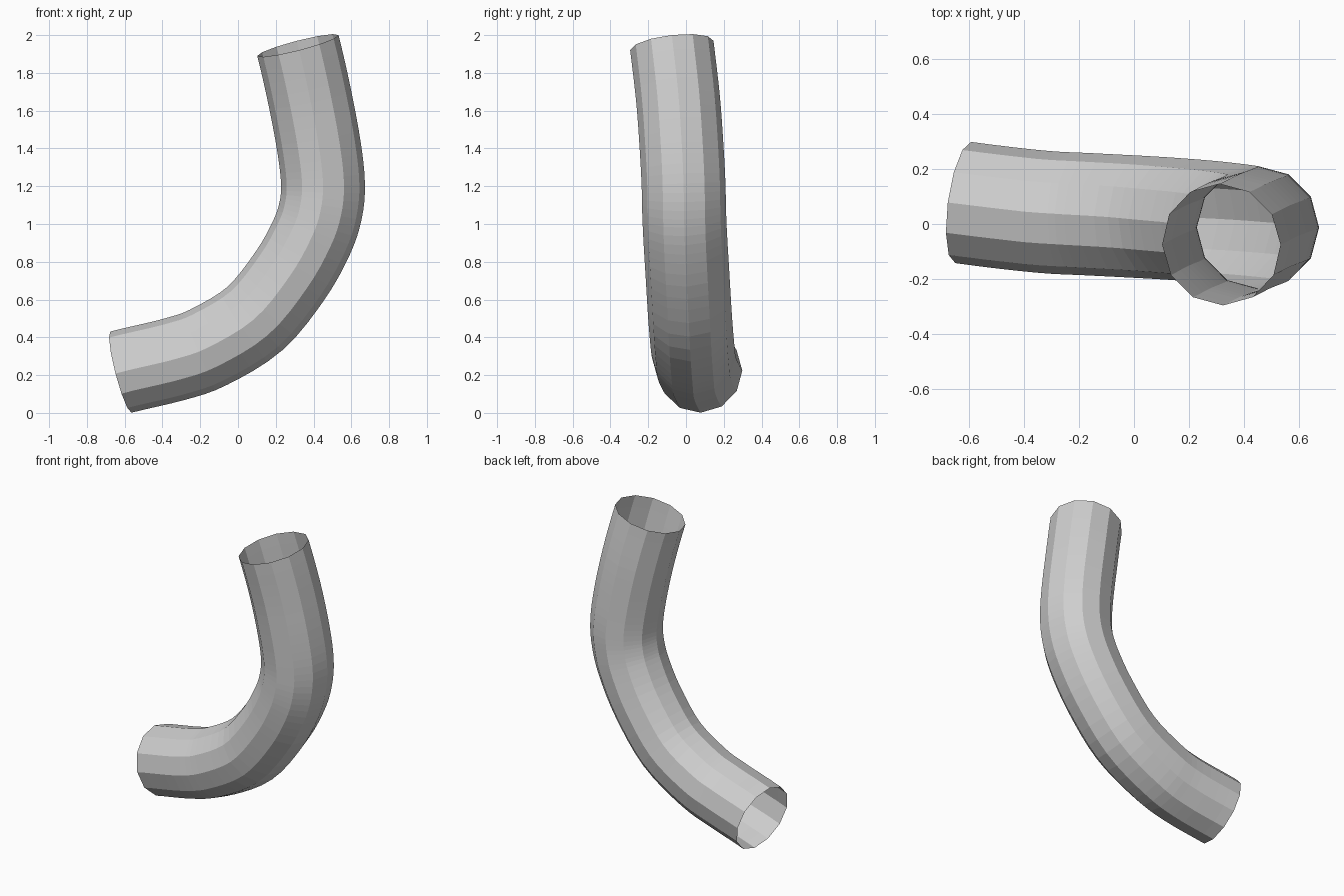
import bpy, bmesh, math
from mathutils import Vector

if "Cube" in bpy.data.objects:
    bpy.data.objects.remove(bpy.data.objects["Cube"])

SIDES, RADIUS, STEPS = 12, 0.222, 4

# Centre line of the pipe, from the low end to the upper end
path = [Vector(p) for p in [
    (-0.62, 0.078, 0.216), (-0.34, 0.045, 0.283), (-0.155, 0.035, 0.348),
    (0.09, 0.022, 0.50), (0.278, 0.008, 0.73), (0.39, -0.004, 0.93),
    (0.437, -0.01, 1.07), (0.45, -0.013, 1.21), (0.43, -0.023, 1.40),
    (0.382, -0.042, 1.66), (0.317, -0.075, 1.945)]]
# Guide points beyond the ends set the angle of the two rims
guide = [Vector((-0.90, 0.123, 0.137))] + path + [Vector((0.235, -0.11, 2.23))]


def spline(a, b, c, d, t):
    """Point and direction on a smooth curve from b to c."""
    p = 0.5 * (2*b + (c - a)*t + (2*a - 5*b + 4*c - d)*t**2
               + (3*b - a - 3*c + d)*t**3)
    v = 0.5 * ((c - a) + 2*(2*a - 5*b + 4*c - d)*t
               + 3*(3*b - a - 3*c + d)*t**2)
    return p, v.normalized()


samples = []
for i in range(len(path) - 1):
    for s in range(STEPS):
        samples.append(spline(*guide[i:i + 4], s / STEPS))
samples.append(spline(*guide[-4:], 1.0))

# Open twelve-sided bent pipe
bm = bmesh.new()
rings = []
for p, t in samples:
    side = Vector((0, 1, 0))
    side = (side - t * side.dot(t)).normalized()
    up = t.cross(side)
    rings.append([bm.verts.new(p + RADIUS * (math.cos(a) * side + math.sin(a) * up))
                  for a in (2 * math.pi * k / SIDES for k in range(SIDES))])
for r0, r1 in zip(rings, rings[1:]):
    for k in range(SIDES):
        n = (k + 1) % SIDES
        bm.faces.new((r0[k], r0[n], r1[n], r1[k]))
bmesh.ops.recalc_face_normals(bm, faces=bm.faces)

mesh = bpy.data.meshes.new("bent_pipe")
bm.to_mesh(mesh)
bm.free()
grey = bpy.data.materials.new("light grey")
grey.diffuse_color = (0.62, 0.62, 0.62, 1)
grey.use_nodes = True
grey.node_tree.nodes["Principled BSDF"].inputs["Base Color"].default_value = grey.diffuse_color
mesh.materials.append(grey)
pipe = bpy.data.objects.new("bent_pipe", mesh)
bpy.context.collection.objects.link(pipe)
